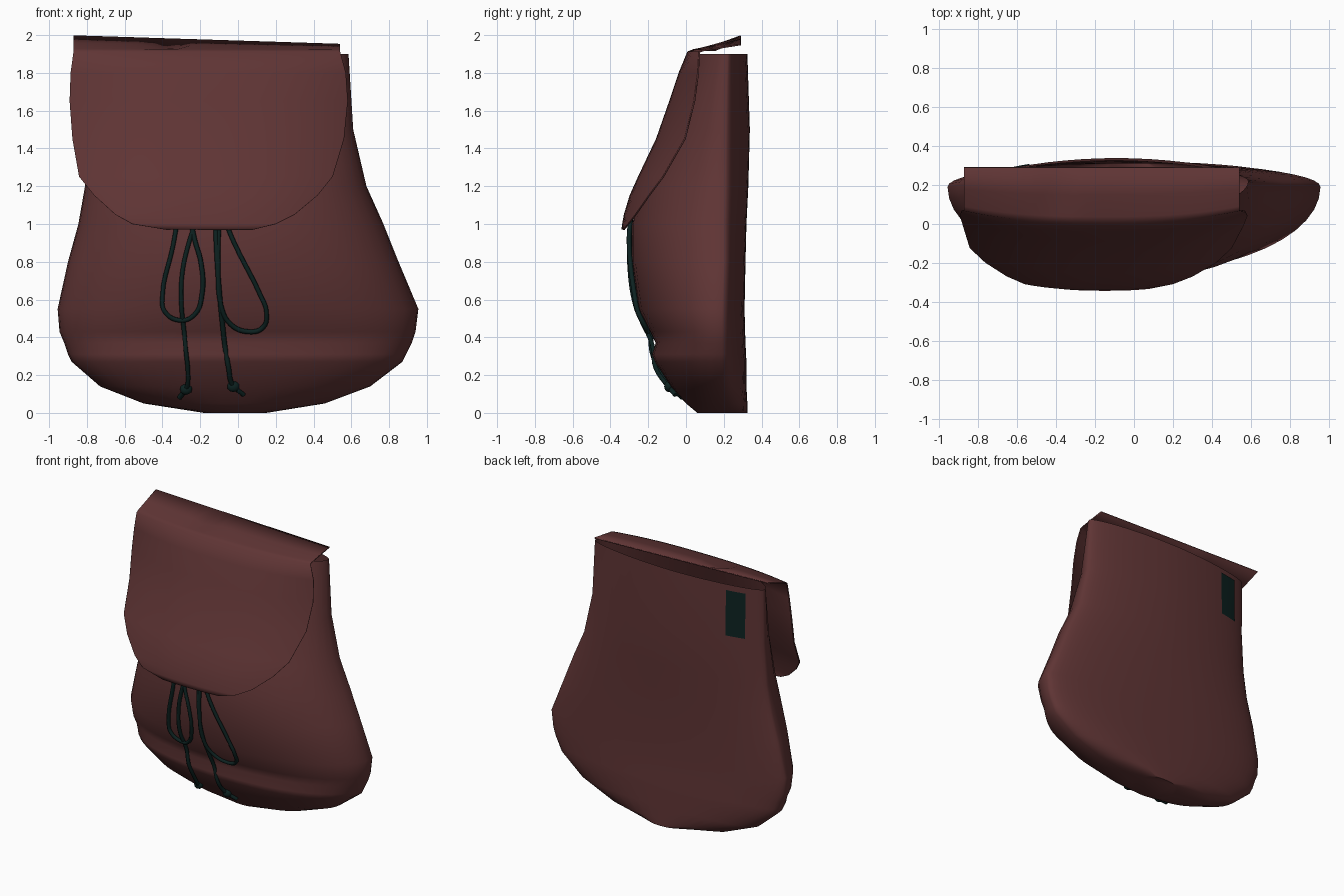
import bpy, bmesh, math

if "Cube" in bpy.data.objects:
    bpy.data.objects.remove(bpy.data.objects["Cube"])


def material(name, rgb):
    m = bpy.data.materials.new(name)
    m.diffuse_color = (*rgb, 1)
    m.use_nodes = True
    m.node_tree.nodes["Principled BSDF"].inputs["Base Color"].default_value = m.diffuse_color
    return m


LEATHER = material("dark red brown leather", (0.115, 0.035, 0.035))
CORD = material("black green cord", (0.004, 0.016, 0.015))


def interp(table, z):
    """Linear lookup in a table whose rows start with ascending z."""
    if z <= table[0][0]:
        return table[0][1:]
    for p, q in zip(table, table[1:]):
        if z <= q[0]:
            t = (z - p[0]) / (q[0] - p[0])
            return [a + (b - a) * t for a, b in zip(p[1:], q[1:])]
    return table[-1][1:]


def finish(bm, name, mat, angle=40):
    me = bpy.data.meshes.new(name)
    bmesh.ops.recalc_face_normals(bm, faces=bm.faces)
    bm.to_mesh(me)
    bm.free()
    ob = bpy.data.objects.new(name, me)
    bpy.context.collection.objects.link(ob)
    me.materials.append(mat)
    bpy.ops.object.select_all(action='DESELECT')
    ob.select_set(True)
    bpy.context.view_layer.objects.active = ob
    bpy.ops.object.shade_smooth_by_angle(angle=math.radians(angle))
    return ob


def grid(bm, rows, closed=False):
    vs = [[bm.verts.new(p) for p in r] for r in rows]
    n = len(rows[0])
    for a, b in zip(vs, vs[1:]):
        for i in range(n if closed else n - 1):
            j = (i + 1) % n
            bm.faces.new((a[i], a[j], b[j], b[i]))
    return vs


# bag sections: z, left x, right x, front y, seam y, back y
BAG = [
    (0.00, -0.18, 0.15, 0.06, 0.22, 0.325),
    (0.05, -0.50, 0.46, 0.00, 0.21, 0.325),
    (0.14, -0.73, 0.70, -0.08, 0.20, 0.32),
    (0.27, -0.88, 0.87, -0.165, 0.19, 0.32),
    (0.31, -0.90, 0.89, -0.18, 0.19, 0.318),
    (0.37, -0.92, 0.92, -0.16, 0.19, 0.315),
    (0.43, -0.945, 0.94, -0.19, 0.19, 0.313),
    (0.55, -0.955, 0.955, -0.25, 0.19, 0.31),
    (0.80, -0.90, 0.85, -0.285, 0.20, 0.315),
    (1.00, -0.845, 0.77, -0.285, 0.20, 0.32),
    (1.20, -0.81, 0.68, -0.23, 0.205, 0.33),
    (1.50, -0.79, 0.61, -0.11, 0.21, 0.338),
    (1.90, -0.79, 0.585, 0.04, 0.22, 0.325),
]


def bag_y(x, z, back=False):
    xl, xr, yf, ys, yb = interp(BAG, z)
    t = min(1, abs(x - (xl + xr) / 2) / ((xr - xl) / 2))
    # flatter back that slopes more near the top; fuller lower front roll
    n = 2.2 - 0.5 * z / 1.9 if back else 2.0 + 0.3 * max(0, 1 - z / 0.6)
    return ys + ((yb if back else yf) - ys) * (1 - t ** n) ** (1 / n)


# bag body, open at the top
rows = []
for z, xl, xr, *_ in BAG:
    row = []
    for i in range(48):
        a = 2 * math.pi * i / 48
        x = (xl + xr) / 2 + (xr - xl) / 2 * math.cos(a)
        row.append((x, bag_y(x, z, back=i < 24), z))
    rows.append(row)
bm = bmesh.new()
rings = grid(bm, rows, closed=True)
bm.faces.new(rings[0])
finish(bm, "bag_body", LEATHER, 60)

# flap: z, left x, right x, centre y, extra y at the side edges
FLAP = [
    (0.97, -0.38, 0.08, -0.338, 0.01),
    (1.00, -0.56, 0.20, -0.334, 0.03),
    (1.05, -0.65, 0.30, -0.325, 0.06),
    (1.15, -0.76, 0.42, -0.295, 0.10),
    (1.25, -0.84, 0.50, -0.25, 0.13),
    (1.45, -0.875, 0.56, -0.155, 0.15),
    (1.65, -0.89, 0.58, -0.085, 0.13),
    (1.80, -0.885, 0.57, -0.035, 0.10),
    (1.91, -0.87, 0.54, 0.01, 0.06),
]
N = 28
rows = []
for z, xl, xr, yc, d in FLAP:
    row = []
    for i in range(N + 1):
        u = -math.cos(math.pi * i / N)
        row.append((xl + (xr - xl) * (u + 1) / 2, yc + d * abs(u) ** 2.5, z))
    rows.append(row)
# top of the flap slopes up to the back, with a small dent
for k in (0.1, 0.5, 1.0):
    row = []
    for x, y, z in rows[len(FLAP) - 1]:
        z_back = 1.995 - 0.045 * (x + 0.87) / 1.41
        dent = 0.03 * math.exp(-((x + 0.38) / 0.08) ** 2) if k == 0.5 else 0
        row.append((x, y + (0.29 - y) * k, 1.915 + (z_back - 1.915) * k - dent))
    rows.append(row)
bm = bmesh.new()
grid(bm, rows)
flap = finish(bm, "flap", LEATHER, 85)
mod = flap.modifiers.new("thickness", 'SOLIDIFY')
mod.thickness = 0.008
mod.offset = 0

# strap patch on the back
bm = bmesh.new()
grid(bm, [[(-0.675 + 0.14 * i / 4, bag_y(-0.675 + 0.14 * i / 4, z, True) + 0.006, z)
           for i in range(5)] for z in (1.53, 1.65, 1.75, 1.86)])
finish(bm, "back_strap_patch", CORD)


# drawstring bow: (x, z) paths laid on the front of the bag
def cord(name, pts, r=0.013):
    cu = bpy.data.curves.new(name, 'CURVE')
    cu.dimensions = '3D'
    cu.bevel_depth = r
    cu.bevel_resolution = 1
    cu.resolution_u = 5
    cu.use_fill_caps = True
    sp = cu.splines.new('BEZIER')
    sp.bezier_points.add(len(pts) - 1)
    for bp, (x, z) in zip(sp.bezier_points, pts):
        bp.co = (x, bag_y(x, z) - 0.016, z)
        bp.handle_left_type = bp.handle_right_type = 'AUTO'
    cu.materials.append(CORD)
    bpy.context.collection.objects.link(bpy.data.objects.new(name, cu))


cord("left_loop", [(-0.32, 1.02), (-0.345, 0.88), (-0.40, 0.62), (-0.39, 0.54), (-0.31, 0.49),
                   (-0.23, 0.52), (-0.19, 0.63), (-0.195, 0.79), (-0.23, 0.92), (-0.25, 1.02)])
cord("left_tail", [(-0.22, 1.02), (-0.26, 0.90), (-0.295, 0.74), (-0.30, 0.58), (-0.285, 0.43),
                   (-0.275, 0.32), (-0.265, 0.22), (-0.27, 0.14), (-0.31, 0.08)])
cord("right_loop", [(-0.07, 1.02), (-0.02, 0.90), (0.12, 0.62), (0.15, 0.54), (0.13, 0.45),
                    (0.05, 0.43), (-0.04, 0.47), (-0.09, 0.57), (-0.105, 0.80), (-0.10, 1.02)])
cord("right_tail", [(-0.12, 1.02), (-0.11, 0.80), (-0.095, 0.60), (-0.08, 0.45), (-0.07, 0.36),
                    (-0.05, 0.24), (-0.03, 0.15), (0.03, 0.095)])

# knots at the cord ends
for name, x, z in (("left_knot", -0.275, 0.125), ("right_knot", -0.025, 0.14)):
    bm = bmesh.new()
    bmesh.ops.create_icosphere(bm, subdivisions=2, radius=0.03)
    ob = finish(bm, name, CORD, 60)
    ob.location = (x, bag_y(x, z) - 0.012, z)
    ob.scale = (1.1, 0.8, 1)
